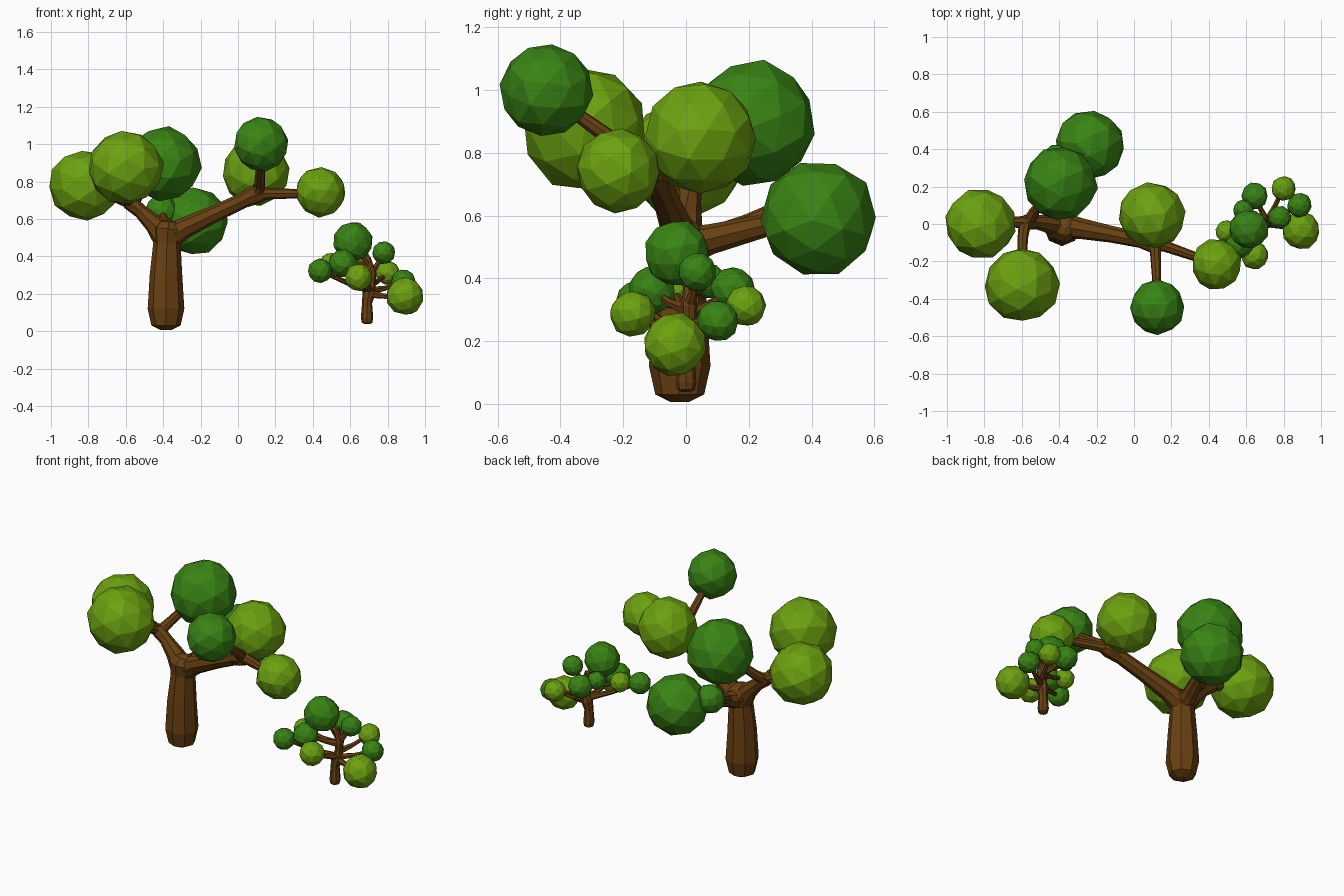
import bpy, bmesh, math, random
from mathutils import Vector, Euler

random.seed(4)


def material(name, rgb):
    m = bpy.data.materials.new(name)
    m.diffuse_color = (*rgb, 1)
    return m


BARK = material("brown bark", (0.14, 0.052, 0.006))
LIGHT = material("light green leaves", (0.15, 0.36, 0.005))
DARK = material("dark green leaves", (0.04, 0.23, 0.007))


def finish(bm, name, mat):
    bmesh.ops.recalc_face_normals(bm, faces=bm.faces[:])
    me = bpy.data.meshes.new(name)
    bm.to_mesh(me)
    bm.free()
    me.materials.append(mat)
    bpy.context.collection.objects.link(bpy.data.objects.new(name, me))


def limb(name, nodes, sides=8):
    """Faceted tapering tube through nodes (x, y, z, radius)."""
    bm = bmesh.new()
    pts = [Vector(n[:3]) for n in nodes]
    last = len(pts) - 1
    prev = (pts[1] - pts[0]).normalized()
    side = prev.orthogonal().normalized()
    rings = []
    for i, p in enumerate(pts):
        d = (pts[min(i + 1, last)] - pts[max(i - 1, 0)]).normalized()
        side = prev.rotation_difference(d) @ side
        prev, up = d, d.cross(side)
        rings.append([bm.verts.new(p + nodes[i][3] * (
            side * math.cos(math.tau * k / sides) + up * math.sin(math.tau * k / sides)))
            for k in range(sides)])
    for a, b in zip(rings, rings[1:]):
        for k in range(sides):
            n = (k + 1) % sides
            bm.faces.new((a[k], a[n], b[n], b[k]))
    bm.faces.new(rings[0])
    bm.faces.new(rings[-1])
    finish(bm, name, BARK)


def leaves(name, x, y, z, r, mat):
    """Slightly irregular faceted ball of leaves."""
    bm = bmesh.new()
    bmesh.ops.create_icosphere(bm, subdivisions=2, radius=r)
    rot = Euler([random.uniform(0, 6) for _ in range(3)]).to_matrix()
    for v in bm.verts:
        v.co = rot @ v.co * random.uniform(0.97, 1.03) + Vector((x, y, z))
    finish(bm, name, mat)


# Large tree: trunk and main limbs
limb("large_trunk", [(-.385, -.02, .006, .03), (-.385, -.02, .03, .078), (-.385, -.02, .12, .098),
                     (-.385, -.02, .3, .087), (-.38, -.015, .47, .073), (-.375, -.01, .54, .088),
                     (-.37, -.005, .575, .06), (-.37, 0, .59, .02)])
limb("large_left_limb", [(-.39, -.01, .5, .07), (-.45, 0, .575, .052), (-.52, .01, .64, .038),
                         (-.58, .01, .69, .042), (-.6, .01, .71, .02)])
limb("large_right_limb", [(-.37, -.01, .5, .07), (-.28, -.025, .555, .056), (-.12, -.055, .63, .045),
                          (.03, -.085, .70, .042), (.1, -.1, .735, .055), (.14, -.11, .74, .04)])
limb("large_back_limb", [(-.38, -.01, .5, .065), (-.36, .08, .525, .048), (-.3, .26, .57, .036),
                         (-.24, .38, .59, .034)])

# Large tree: thin branches into the leaves
for name, nodes in {
    "far_left": [(-.56, .01, .68, .035), (-.66, .01, .72, .028), (-.78, 0, .77, .022)],
    "front_left": [(-.58, .03, .68, .035), (-.595, -.08, .73, .028), (-.6, -.26, .84, .025)],
    "rear_left": [(-.57, .0, .67, .035), (-.53, .07, .73, .028), (-.43, .18, .86, .025)],
    "right_tip": [(.08, -.095, .735, .045), (.17, -.12, .735, .03), (.4, -.2, .735, .022)],
    "right_front": [(.1, -.09, .72, .045), (.115, -.15, .78, .03), (.125, -.4, .96, .02)],
    "right_rear": [(.09, -.11, .73, .042), (.09, -.05, .77, .028), (.09, .03, .84, .022)],
    "back_small": [(-.36, .08, .53, .035), (-.39, .2, .58, .026), (-.41, .33, .64, .022)],
}.items():
    limb("large_branch_" + name, nodes)

# Large tree: leaf balls
for i, ball in enumerate([
    (-.82, 0, .78, .19, LIGHT), (-.6, -.325, .875, .2, LIGHT), (-.395, .215, .895, .2, DARK),
    (-.235, .425, .59, .185, DARK), (-.41, .34, .64, .088, DARK), (.095, .045, .85, .18, LIGHT),
    (.125, -.445, 1.0, .147, DARK), (.44, -.215, .745, .135, LIGHT),
]):
    leaves(f"large_leaves_{i + 1}", *ball)

# Small tree: trunk
limb("small_trunk", [(.69, 0, .038, .014), (.69, 0, .045, .028), (.69, 0, .07, .033),
                     (.69, 0, .15, .027), (.7, .005, .205, .035), (.71, .01, .26, .024),
                     (.715, .01, .31, .026), (.7, .01, .36, .02), (.69, .01, .39, .02)])

# Small tree: leaf balls, each with a twig from a fork height on the trunk
for i, (fork, ball) in enumerate([
    ((.69, .01, .38), (.615, -.028, .48, .106, DARK)),
    ((.705, .0, .22), (.44, -.16, .323, .066, DARK)),
    ((.71, .005, .3), (.56, -.11, .362, .076, DARK)),
    ((.705, .0, .22), (.645, -.17, .287, .074, LIGHT)),
    ((.7, .005, .2), (.893, -.035, .188, .102, LIGHT)),
    ((.71, .01, .31), (.78, .036, .42, .062, DARK)),
    ((.705, .005, .215), (.885, .102, .265, .066, DARK)),
    ((.71, .01, .25), (.8, .19, .312, .066, LIGHT)),
    ((.71, .01, .29), (.645, .15, .365, .072, DARK)),
    ((.7, .01, .35), (.585, .075, .39, .055, DARK)),
    ((.71, .005, .3), (.495, -.04, .36, .06, LIGHT)),
]):
    a, b = Vector(fork), Vector(ball[:3])
    mid = a.lerp(b, .45) - Vector((0, 0, .008))
    limb(f"small_branch_{i + 1}", [(*a, .022), (*mid, .014), (*b, .011)], 6)
    leaves(f"small_leaves_{i + 1}", *ball)
